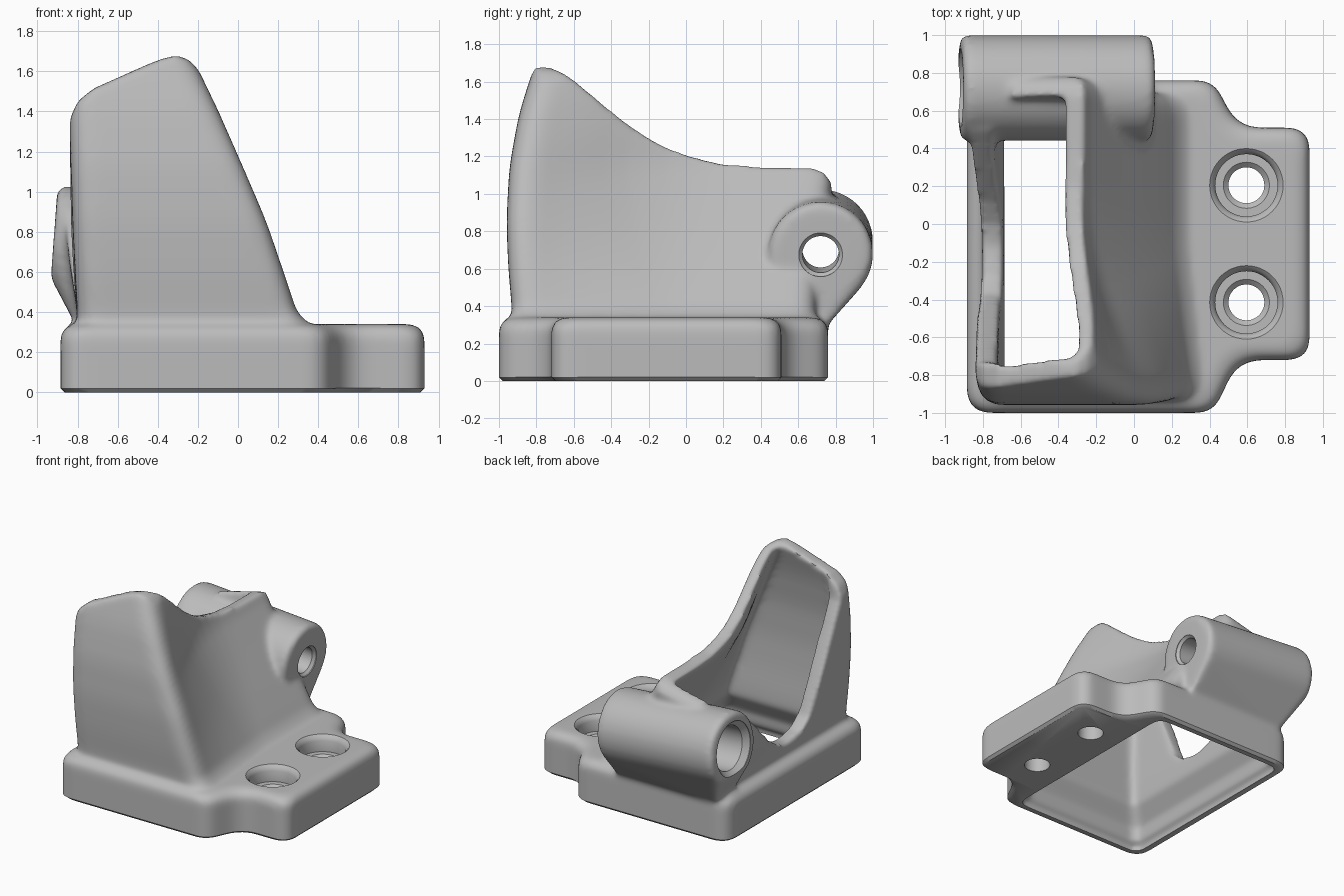
import bpy, bmesh, math
from mathutils import Vector, Matrix

if "Cube" in bpy.data.objects:
    bpy.data.objects.remove(bpy.data.objects["Cube"])

mat = bpy.data.materials.new("light grey")
mat.use_nodes = True
GREY = (0.5, 0.5, 0.5, 1)
mat.diffuse_color = GREY
mat.node_tree.nodes["Principled BSDF"].inputs["Base Color"].default_value = GREY


def finish(name, bm):
    bmesh.ops.recalc_face_normals(bm, faces=bm.faces)
    mesh = bpy.data.meshes.new(name)
    bm.to_mesh(mesh)
    bm.free()
    mesh.materials.append(mat)
    ob = bpy.data.objects.new(name, mesh)
    bpy.context.collection.objects.link(ob)
    return ob


def loft(name, rings):
    """Skin a stack of equal-length closed rings and cap both ends."""
    bm = bmesh.new()
    loops = [[bm.verts.new(p) for p in ring] for ring in rings]
    for a, b in zip(loops, loops[1:]):
        for i in range(len(a)):
            j = (i + 1) % len(a)
            bm.faces.new((a[i], a[j], b[j], b[i]))
    bm.faces.new(loops[0])
    bm.faces.new(loops[-1])
    return finish(name, bm)


def rounded(corners, z, steps=6):
    """Polygon ring at height z, each corner (x, y, radius) rounded."""
    ring = []
    for i, (x, y, r) in enumerate(corners):
        p = Vector((x, y))
        a = (Vector(corners[i - 1][:2]) - p).normalized()
        b = (Vector(corners[(i + 1) % len(corners)][:2]) - p).normalized()
        cut = r / math.tan(a.angle(b) / 2)
        for k in range(steps + 1):
            t = k / steps
            q = p + a * cut * (1 - t) ** 2 + b * cut * t ** 2
            ring.append((q.x, q.y, z))
    return ring


def lathe(name, profile, matrix, sides=48):
    """Turn (radius, height) pairs about the local z axis."""
    turn = [math.tau * k / sides for k in range(sides)]
    return loft(name, [[matrix @ Vector((r * math.cos(a), r * math.sin(a), h)) for a in turn]
                       for r, h in profile])


def modify(ob, kind, **settings):
    m = ob.modifiers.new(kind.title(), kind)
    for key, value in settings.items():
        setattr(m, key, value)
    bpy.context.view_layer.objects.active = ob
    bpy.ops.object.modifier_apply(modifier=m.name)


def combine(ob, other, operation):
    modify(ob, 'BOOLEAN', object=other, operation=operation, solver='EXACT')
    bpy.data.objects.remove(other)


def lerp(table, z):
    """Piecewise linear lookup of every column at height z."""
    for a, b in zip(table, table[1:]):
        if z <= b[0]:
            t = (z - a[0]) / (b[0] - a[0])
            return [p + (q - p) * t for p, q in zip(a[1:], b[1:])]
    return table[-1][1:]


# Base plate with a narrower screw tab
def base_ring(z, inset):
    i = inset
    return rounded([(-.885 + i, -1 + i, .13), (.42 - i, -1 + i, .14), (.55 - i, -.72 + i, .2),
                    (.93 - i, -.72 + i, .12), (.93 - i, .51 - i, .12), (.55 - i, .51 - i, .2),
                    (.42 - i, .76 - i, .14), (-.885 + i, .76 - i, .13)], z)


FILLET = .075
arc = [math.pi / 2 * k / 6 for k in range(7)]
body = loft("bracket_body", [base_ring(-.1, 0)] + [
    base_ring(.34 - FILLET * (1 - math.sin(a)), FILLET * (1 - math.cos(a))) for a in arc])

# Leaning tower: height, left x at front and back, front y, back y, right x at front and back
TOWER = [(.2, -.80, -.80, -.93, .69, .35, .27), (.38, -.80, -.80, -.93, .69, .315, .235),
         (.6, -.81, -.845, -.95, .71, .255, .09), (.85, -.82, -.875, -.96, .745, .185, -.08),
         (1.14, -.83, -.88, -.945, .80, .075, -.275), (1.42, -.84, -.88, -.895, .80, -.06, -.32),
         (1.62, -.845, -.88, -.833, .80, -.17, -.34), (1.8, -.845, -.88, -.77, .80, -.26, -.37)]


def tower_ring(z, t, r, flare):
    samples = [lerp(TOWER, z + d) for d in (-.07, -.035, 0, .035, .07)]
    lf, lb, front, back, fx, bx = (sum(column) / len(samples) for column in zip(*samples))
    skirt = flare * max(0, 1 - max(0, z - .34) / .09) ** 2
    return rounded([(lf + t, front + t, r), (fx + skirt - t, front + t, r),
                    (bx + skirt - t, -.1, 1.8), (bx + skirt - t, back - t, r),
                    (lb + t, back - t, r)], z)


heights = [.2 + .035 * k for k in range(46)]
combine(body, loft("tower", [tower_ring(z, 0, .13, .05) for z in heights]), 'UNION')

# Hollow interior, stepping wider at the open underside
def opening_ring(z, i):
    return rounded([(-.82 + i, -.94 + i, .08), (.34 - i, -.94 + i, .08), (.34 - i, -.1, .01),
                    (.34 - i, .70 - i, .08), (-.82 + i, .70 - i, .08)], z)


cavity = [opening_ring(z, i) for z, i in ((-.3, 0), (.05, 0), (.055, .035), (.16, .04))]
cavity += [tower_ring(z, .115, .06, 0) for z in heights if z > .3]
combine(body, loft("cavity", cavity), 'DIFFERENCE')


def side_cutter(name, profile, x0, x1, slope=0):
    return loft(name, [[(x, y, z + slope * (x + .32)) for y, z in profile] for x in (x0, x1)])


# Sweeping top rim, sloping down to the left wall
rim = [(-1.2, 1.685), (-.76, 1.685), (-.70, 1.66), (-.6, 1.59), (-.5, 1.505), (-.35, 1.385),
       (-.2, 1.285), (-.1, 1.235), (0, 1.20), (.2, 1.15), (.4, 1.135), (.68, 1.13),
       (.74, 1.105), (.78, 1.06), (.81, .98), (1.2, .98), (1.2, 2.6), (-1.2, 2.6)]
combine(body, side_cutter("rim_cut", rim, -1.2, .6, .25), 'DIFFERENCE')

# Rounded upper corners of the front wall
crown = [(-1.2, 1.25), (-.85, 1.25), (-.84, 1.36), (-.80, 1.45), (-.72, 1.515), (-.45, 1.635),
         (-.36, 1.67), (-.3, 1.68), (-.24, 1.655), (-.19, 1.60), (-.1, 1.47), (.3, 1.47),
         (.3, 2.4), (-1.2, 2.4)]
combine(body, loft("crown_cut", [[(x, y, z) for x, z in crown] for y in (-1.2, -.6)]),
        'DIFFERENCE')

# Open notch in the left wall
notch = [(-.74, 1.7), (-.73, 1.35), (-.37, .55), (-.28, .48), (-.12, .45), (0, .48),
         (.12, .56), (.5, .93), (1.1, 1.0), (1.1, 1.7)]
combine(body, side_cutter("side_notch", notch, -1.2, -.65), 'DIFFERENCE')

# Pivot barrel on a slightly tilted axis, with a web down to the base
start, end = Vector((-.92, .72, .75)), Vector((.095, .72, .675))
axis = (end - start).normalized()
length = (end - start).length
frame = Matrix.Translation(start) @ axis.to_track_quat('Z', 'Y').to_matrix().to_4x4()
bm = bmesh.new()
for h, r in ((0, .255), (.025, .28), (length - .025, .28), (length, .255)):
    for k in range(48):
        a = math.tau * k / 48
        p = frame @ Vector((r * math.cos(a), r * math.sin(a), h))
        if p.x > -.8 or p.z > .56:
            bm.verts.new(p)
for x in (-.78, .08):
    for y in (.57, .74):
        bm.verts.new((x, y, .28))
hull = bmesh.ops.convex_hull(bm, input=bm.verts)
bmesh.ops.delete(bm, geom=[v for v in hull["geom_interior"] if isinstance(v, bmesh.types.BMVert)],
                 context='VERTS')
combine(body, finish("pivot_barrel", bm), 'UNION')

# Blend everything with soft fillets
modify(body, 'REMESH', mode='VOXEL', voxel_size=.018)
modify(body, 'SMOOTH', factor=.5, iterations=14)

# Crisp bottom edge with a small chamfer
flare = [(0, .02), (.3, -.28), (2, -.28)]
combine(body, loft("bottom_trim", [base_ring(z, i) for z, i in flare]), 'INTERSECT')

# Counterbored screw holes
screw = [(.095, -.2), (.095, .19), (.122, .215), (.165, .215), (.165, .30), (.178, .325),
         (.2, .345), (.2, .6)]
for y in (.205, -.415):
    combine(body, lathe("screw_hole", screw, Matrix.Translation((.595, y, 0))), 'DIFFERENCE')

# Stepped bore through the barrel
bore = [(.21, -.1), (.21, .005), (.17, .045), (.17, length - .42), (.098, length - .40),
        (.098, length - .02), (.117, length), (.117, length + .1)]
combine(body, lathe("pivot_bore", bore, frame), 'DIFFERENCE')

bpy.ops.object.select_all(action='DESELECT')
body.select_set(True)
bpy.context.view_layer.objects.active = body
bpy.ops.object.shade_smooth_by_angle(angle=math.radians(40))
